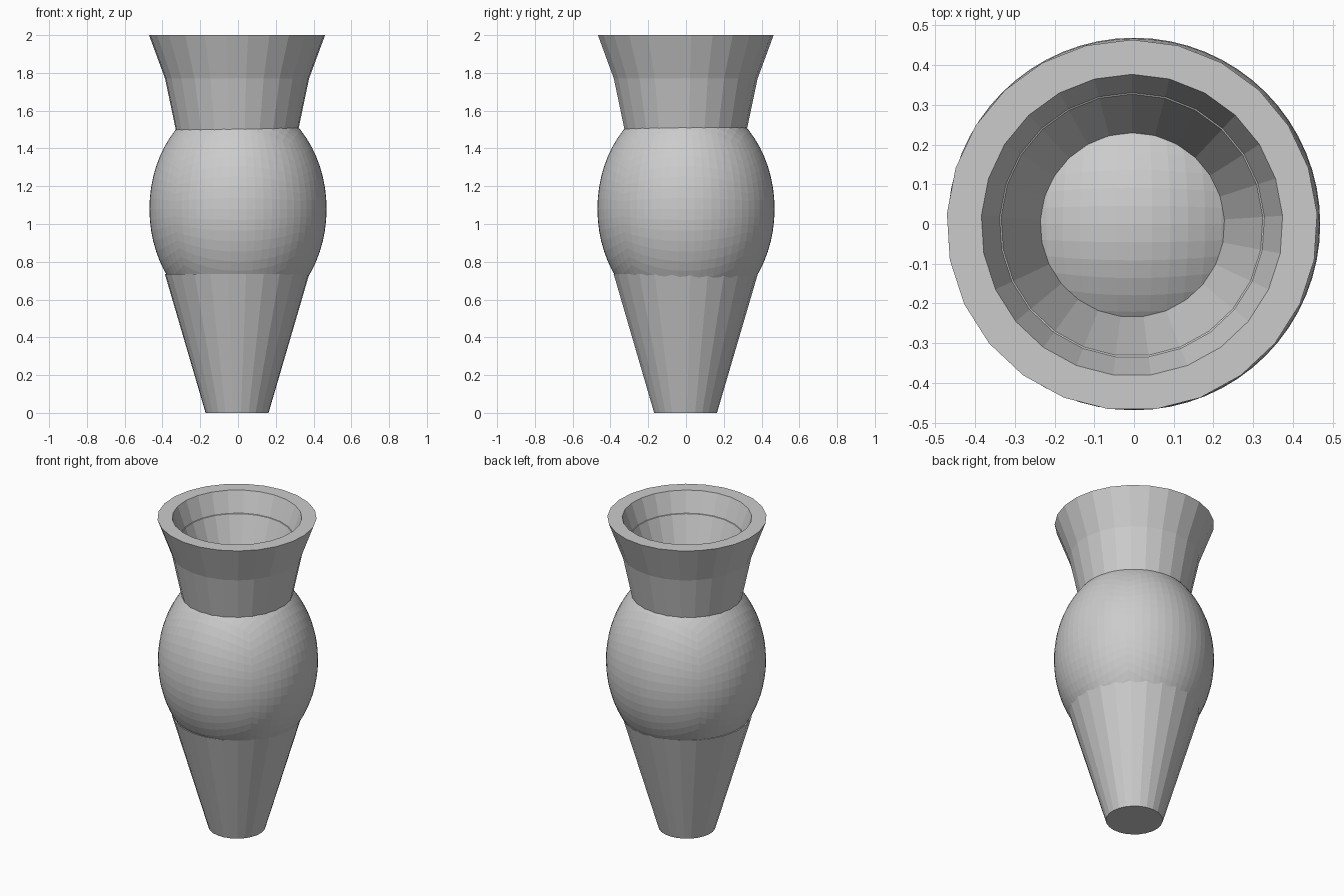
import bpy, bmesh, math
from mathutils import Vector

if "Cube" in bpy.data.objects:
    bpy.data.objects.remove(bpy.data.objects["Cube"])

SIDES = 25
AXIS = (-0.005, -0.003)   # turned parts sit very slightly off the bulb's axis


def finish(bm, name):
    bmesh.ops.recalc_face_normals(bm, faces=bm.faces)
    mesh = bpy.data.meshes.new(name)
    bm.to_mesh(mesh)
    bm.free()
    obj = bpy.data.objects.new(name, mesh)
    bpy.context.collection.objects.link(obj)
    return obj


def lathe(name, profile, closed=False):
    """Turn (radius, z) points around z; an open profile gets end caps."""
    bm = bmesh.new()
    rings = []
    for r, z in profile:
        rings.append([bm.verts.new((AXIS[0] + r * math.sin(a), AXIS[1] + r * math.cos(a), z))
                      for a in (2 * math.pi * i / SIDES for i in range(SIDES))])
    pairs = list(zip(rings, rings[1:]))
    if closed:
        pairs.append((rings[-1], rings[0]))
    for lo, hi in pairs:
        for i in range(SIDES):
            j = (i + 1) % SIDES
            bm.faces.new((lo[i], lo[j], hi[j], hi[i]))
    if not closed:
        bm.faces.new(rings[0])
        bm.faces.new(rings[-1])
    return finish(bm, name)


# Tapered foot, ending inside the bulb
lathe("foot", [(0.167, 0.0), (0.383, 0.735)])

# Faceted egg-shaped bulb: a subdivided cube pushed out to an ellipsoid
bm = bmesh.new()
bmesh.ops.create_cube(bm, size=2)
bmesh.ops.subdivide_edges(bm, edges=bm.edges[:], cuts=15, use_grid_fill=True)
for v in bm.verts:
    d = Vector([math.tan(c * math.pi / 4) for c in v.co]).normalized()
    v.co = (0.469 * d.x, 0.469 * d.y, 1.08 + 0.59 * d.z)
finish(bm, "bulb")

# Flared hollow collar with a fine step inside, its lower edge hidden in the bulb
lathe("collar", [
    (0.322, 1.485), (0.382, 1.77), (0.467, 2.0),
    (0.380, 2.0), (0.334, 1.872), (0.330, 1.870), (0.226, 1.575),
], closed=True)
